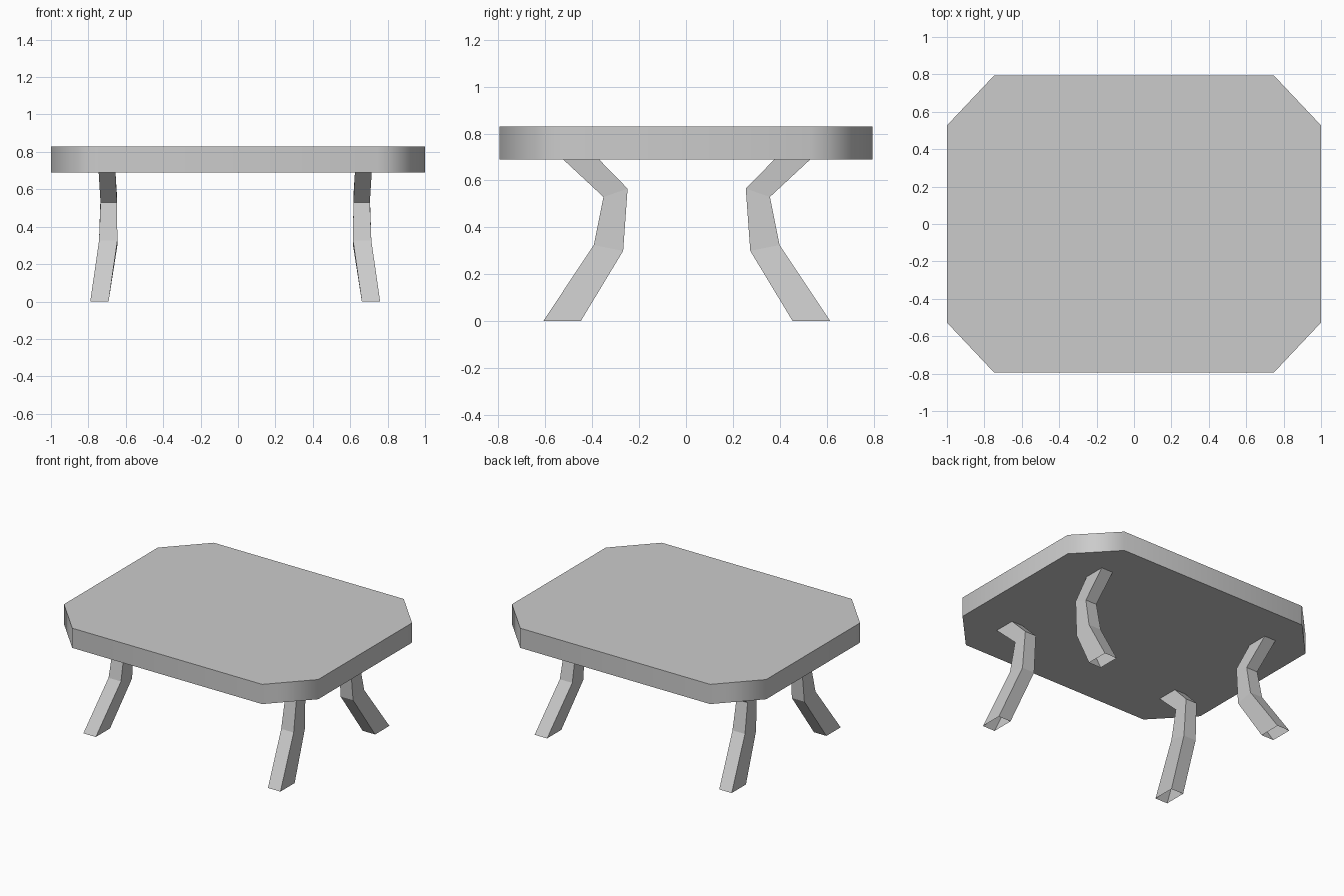
import bpy
import bmesh
import math

cube = bpy.data.objects.get("Cube")
if cube:
    bpy.data.objects.remove(cube)

grey = bpy.data.materials.new("plain grey")
grey.use_nodes = True
colour = (0.6, 0.6, 0.6, 1)
grey.diffuse_color = colour
grey.node_tree.nodes["Principled BSDF"].inputs["Base Color"].default_value = colour

TOP, UNDER = 0.83, 0.69


def make_object(name, bm):
    bmesh.ops.recalc_face_normals(bm, faces=bm.faces)
    mesh = bpy.data.meshes.new(name)
    bm.to_mesh(mesh)
    bm.free()
    mesh.materials.append(grey)
    obj = bpy.data.objects.new(name, mesh)
    bpy.context.collection.objects.link(obj)
    return obj


# Tabletop: octagonal slab, softly shaded round the cut corners
bm = bmesh.new()
corner = [(1, 0.527), (0.747, 0.795)]
outline = []
for sx, sy in ((1, 1), (-1, 1), (-1, -1), (1, -1)):
    points = corner if sx * sy > 0 else corner[::-1]
    outline += [(sx * x, sy * y) for x, y in points]
base = bm.faces.new([bm.verts.new((x, y, UNDER)) for x, y in outline])
slab = bmesh.ops.extrude_face_region(bm, geom=[base], use_keep_orig=True)
raised = [v for v in slab["geom"] if isinstance(v, bmesh.types.BMVert)]
bmesh.ops.translate(bm, verts=raised, vec=(0, 0, TOP - UNDER))
tabletop = make_object("tabletop", bm)
bpy.ops.object.select_all(action="DESELECT")
tabletop.select_set(True)
bpy.context.view_layer.objects.active = tabletop
bpy.ops.object.shade_smooth_by_angle(angle=math.radians(60))
weighted = tabletop.modifiers.new("weighted normals", "WEIGHTED_NORMAL")
weighted.keep_sharp = True

# Leg rings, foot to top: x inner, x outer, (y, z) outer, (y, z) inner
rings = [
    (0.677, 0.775, (0.612, 0), (0.452, 0)),
    (0.63, 0.728, (0.396, 0.325), (0.271, 0.3)),
    (0.632, 0.72, (0.355, 0.53), (0.252, 0.565)),
    (0.64, 0.73, (0.527, UNDER), (0.374, UNDER)),
]


def make_leg(name, sx, sy):
    """Bent square tube with an open foot, mirrored into its corner."""
    bm = bmesh.new()
    loops = []
    for x_in, x_out, outer, inner in rings:
        section = [(x_in, outer), (x_out, outer), (x_out, inner), (x_in, inner)]
        loops.append([bm.verts.new((sx * x - 0.015, sy * y + 0.003, z))
                      for x, (y, z) in section])
    for low, high in zip(loops, loops[1:]):
        for i in range(4):
            j = (i + 1) % 4
            bm.faces.new((low[i], low[j], high[j], high[i]))
    return make_object(name, bm)


for side, sx in (("left", 1), ("right", -1)):
    for end, sy in (("front", -1), ("back", 1)):
        make_leg(f"{end}_{side}_leg", sx, sy)
